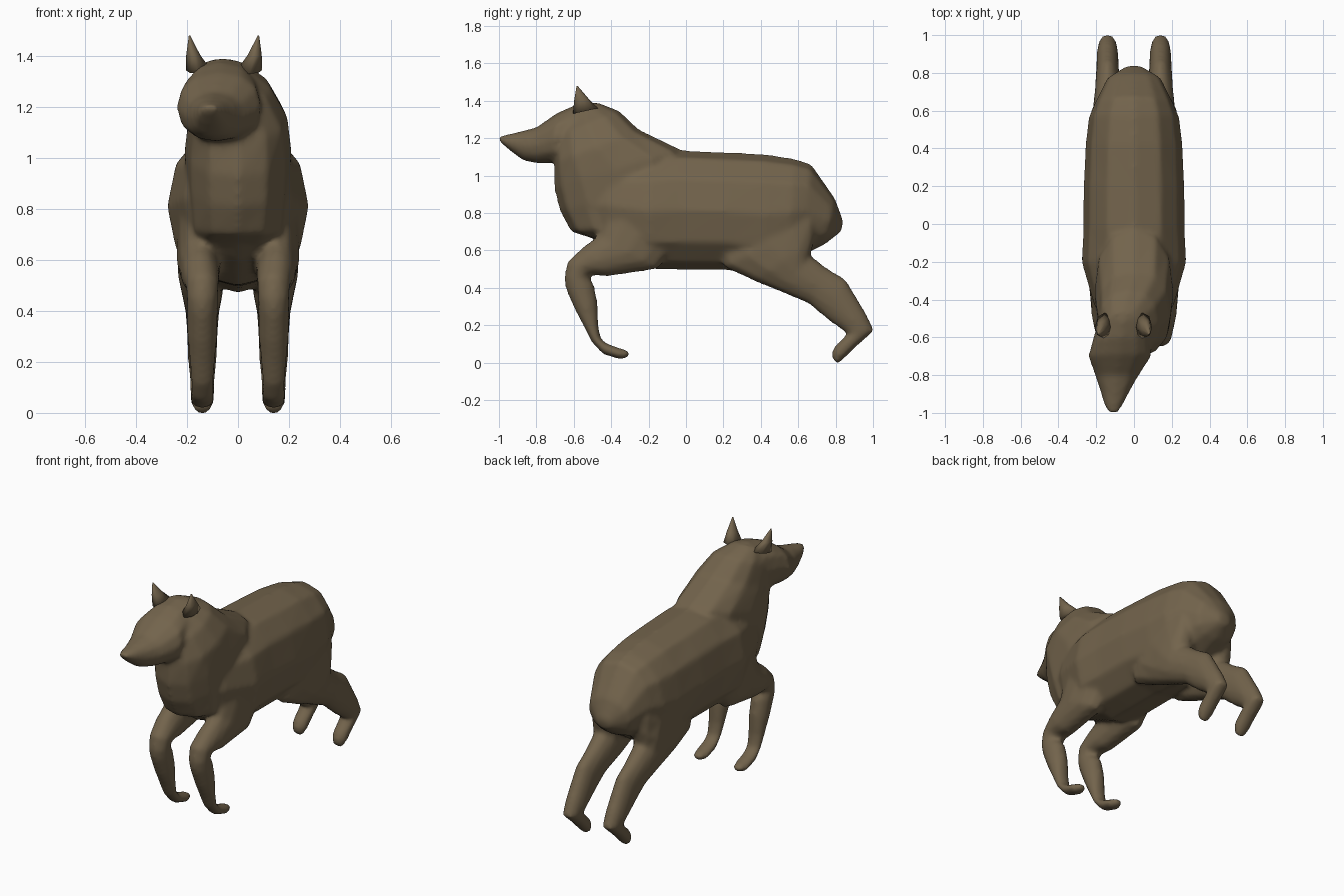
import bpy, bmesh, math
from mathutils import Vector

fur = bpy.data.materials.new("brown fur")
fur.diffuse_color = (0.17, 0.126, 0.072, 1)


def loft(name, rings, side=1, n=12, e=1.0):
    """Skin rings. Each ring: two side-profile points (y1,z1),(y2,z2), half width, centre x.
    e below 1 makes the section boxier."""
    bm = bmesh.new()
    loops = []
    for y1, z1, y2, z2, hw, cx in rings:
        a, b = Vector((0, y1, z1)), Vector((0, y2, z2))
        mid, half = (a + b) / 2, (a - b) / 2
        loop = []
        for i in range(n):
            t = 2 * math.pi * i / n
            c, s = [math.copysign(abs(v) ** e, v) if abs(v) > 1e-6 else 0 for v in (math.cos(t), math.sin(t))]
            p = mid + half * c
            p.x = side * cx + hw * s
            loop.append(bm.verts.new(p))
        loops.append(loop)
    for l0, l1 in zip(loops, loops[1:]):
        for i in range(n):
            j = (i + 1) % n
            bm.faces.new((l0[i], l0[j], l1[j], l1[i]))
    bm.faces.new(loops[0])
    bm.faces.new(loops[-1])
    bmesh.ops.recalc_face_normals(bm, faces=bm.faces[:])
    me = bpy.data.meshes.new(name)
    bm.to_mesh(me)
    bm.free()
    for f in me.polygons:
        f.use_smooth = True
    me.materials.append(fur)
    ob = bpy.data.objects.new(name, me)
    bpy.context.collection.objects.link(ob)
    return ob


# Torso, rump to chest
torso = loft("body", [
    (0.84, 0.76, 0.83, 0.70, .04, 0),
    (0.795, 0.88, 0.74, 0.63, .145, 0),
    (0.67, 1.06, 0.62, 0.57, .205, 0),
    (0.58, 1.09, 0.55, 0.52, .24, 0),
    (0.42, 1.115, 0.42, 0.47, .257, 0),
    (0.20, 1.125, 0.20, 0.495, .267, 0),
    (-0.02, 1.135, -0.02, 0.495, .268, 0),
    (-0.20, 1.12, -0.20, 0.50, .278, 0),
    (-0.42, 1.08, -0.42, 0.60, .215, 0),
    (-0.58, 0.98, -0.52, 0.68, .15, 0)], e=.9)

# Thick neck ruff rising to the head
ruff = loft("neck_ruff", [
    (-0.50, 0.665, -0.20, 0.62, .15, 0),
    (-0.615, 0.70, -0.05, 0.75, .19, 0),
    (-0.675, 0.81, 0.0, 0.98, .205, 0),
    (-0.705, 0.93, -0.03, 1.14, .21, 0),
    (-0.705, 1.07, -0.25, 1.245, .195, 0),
    (-0.70, 1.20, -0.355, 1.345, .16, -.03),
    (-0.64, 1.33, -0.47, 1.39, .09, -.06)], e=.85)

# Head and muzzle, turned slightly to one side
head = loft("head", [
    (-0.42, 1.35, -0.50, 0.98, .12, -.04),
    (-0.50, 1.395, -0.60, 1.05, .14, -.06),
    (-0.60, 1.375, -0.67, 1.06, .155, -.07),
    (-0.69, 1.335, -0.71, 1.065, .168, -.075),
    (-0.80, 1.258, -0.80, 1.065, .117, -.09),
    (-0.90, 1.233, -0.87, 1.08, .078, -.10),
    (-0.97, 1.217, -0.93, 1.125, .053, -.108),
    (-1.006, 1.208, -0.99, 1.175, .028, -.11)], e=.9)

front_leg = [
    (-0.40, 0.92, -0.10, 0.82, .04, .18),
    (-0.43, 0.77, -0.06, 0.62, .075, .165),
    (-0.47, 0.68, -0.15, 0.50, .085, .155),
    (-0.55, 0.62, -0.42, 0.46, .077, .148),
    (-0.635, 0.54, -0.51, 0.47, .066, .14),
    (-0.652, 0.45, -0.522, 0.455, .062, .14),
    (-0.642, 0.39, -0.492, 0.42, .062, .14),
    (-0.594, 0.28, -0.472, 0.32, .06, .14),
    (-0.545, 0.19, -0.468, 0.20, .052, .14),
    (-0.505, 0.11, -0.456, 0.13, .046, .14),
    (-0.445, 0.045, -0.427, 0.105, .047, .14),
    (-0.35, 0.015, -0.36, 0.08, .046, .14),
    (-0.303, 0.03, -0.308, 0.065, .028, .14)]

hind_leg = [
    (0.62, 0.95, 0.15, 0.75, .04, .17),
    (0.70, 0.76, 0.20, 0.51, .08, .155),
    (0.69, 0.66, 0.36, 0.435, .092, .145),
    (0.665, 0.575, 0.50, 0.38, .082, .14),
    (0.755, 0.505, 0.655, 0.315, .068, .14),
    (0.855, 0.445, 0.755, 0.23, .062, .14),
    (0.965, 0.26, 0.845, 0.167, .057, .14),
    (1.008, 0.17, 0.86, 0.15, .052, .14),
    (0.915, 0.09, 0.795, 0.09, .05, .14),
    (0.855, 0.03, 0.778, 0.055, .047, .14),
    (0.815, -0.006, 0.785, 0.012, .032, .14)]

# Legs on both sides
parts = [torso, ruff, head]
for side, label in ((1, "right"), (-1, "left")):
    parts.append(loft(label + "_front_leg", front_leg, side))
    parts.append(loft(label + "_hind_leg", hind_leg, side))

# Fuse the parts into one softly blended skin
bpy.ops.object.select_all(action='DESELECT')
for ob in parts:
    ob.select_set(True)
bpy.context.view_layer.objects.active = torso
bpy.ops.object.join()
skin = torso.modifiers.new("fuse", 'REMESH')
skin.mode = 'VOXEL'
skin.voxel_size = 0.014
skin.use_smooth_shade = True
blend = torso.modifiers.new("blend", 'SMOOTH')
blend.factor = 0.5
blend.iterations = 8

# Pointed ears
for name, base, tip in (("right_ear", .045, .08), ("left_ear", -.155, -.19)):
    m = base * .4 + tip * .6
    loft(name, [
        (-0.605, 1.33, -0.47, 1.36, .05, base),
        (-0.598, 1.40, -0.52, 1.41, .027, m),
        (-0.585, 1.48, -0.58, 1.48, .003, tip)], n=8)
